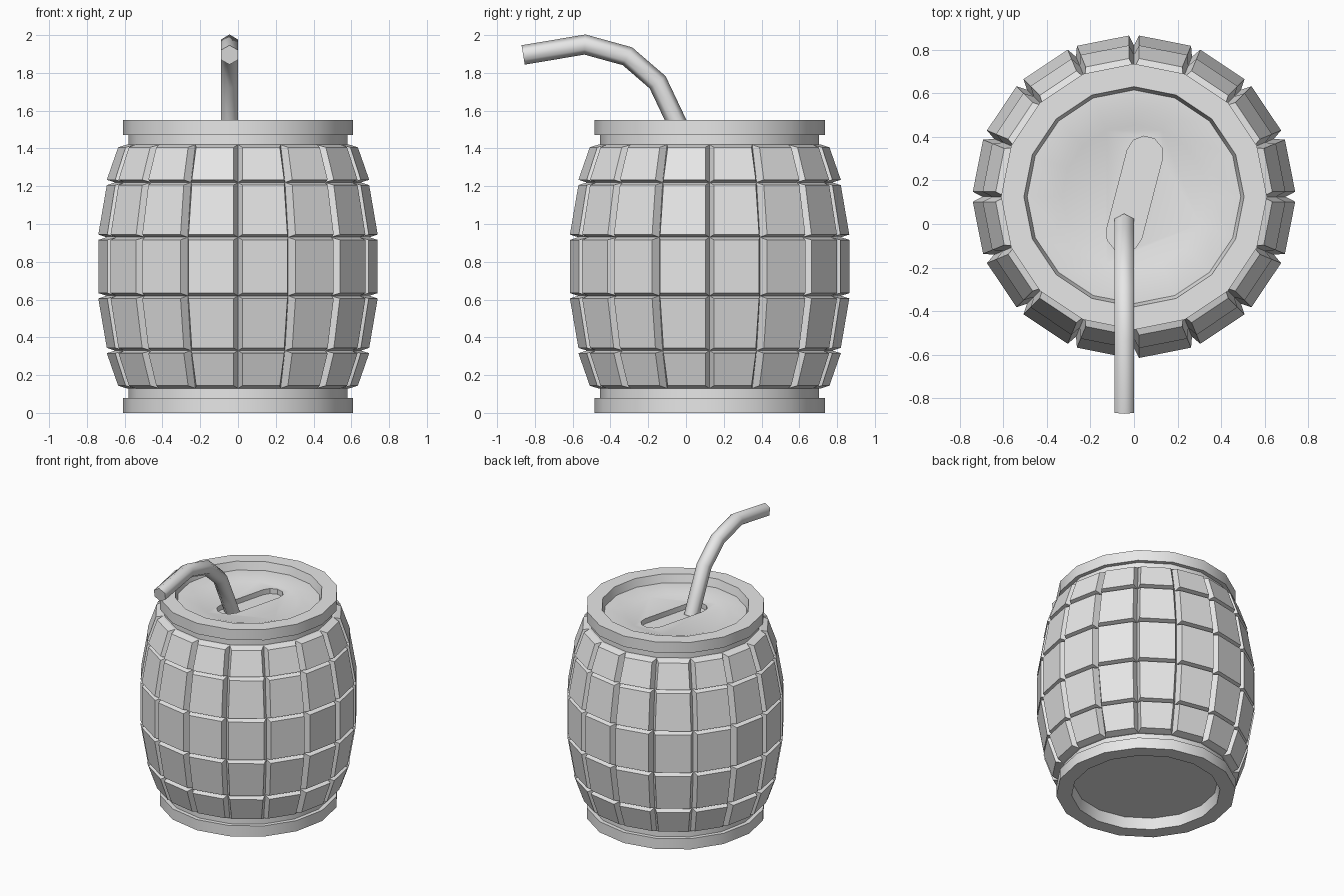
import bpy, bmesh
from math import sin, cos, pi, asin, atan2
from mathutils import Vector

cube = bpy.data.objects.get("Cube")
if cube:
    bpy.data.objects.remove(cube, do_unlink=True)

SIDES = 16
CENTRE_Y = 0.125

grey = bpy.data.materials.new("plain_grey")
grey.use_nodes = True
grey.diffuse_color = (0.8, 0.8, 0.8, 1)
grey.node_tree.nodes["Principled BSDF"].inputs["Base Color"].default_value = (0.8, 0.8, 0.8, 1)


def finish(name, bm):
    bmesh.ops.remove_doubles(bm, verts=bm.verts, dist=1e-5)
    bmesh.ops.recalc_face_normals(bm, faces=bm.faces)
    mesh = bpy.data.meshes.new(name)
    bm.to_mesh(mesh)
    bm.free()
    mesh.materials.append(grey)
    obj = bpy.data.objects.new(name, mesh)
    bpy.context.collection.objects.link(obj)
    return obj


def select(obj):
    bpy.ops.object.select_all(action='DESELECT')
    obj.select_set(True)
    bpy.context.view_layer.objects.active = obj


def smooth(obj, degrees):
    select(obj)
    bpy.ops.object.shade_smooth_by_angle(angle=degrees * pi / 180)


def polar(radius, angle, z):
    return Vector((radius * cos(angle), CENTRE_Y + radius * sin(angle), z))


def skin(bm, rings):
    """Join closed rings of points into a capped solid."""
    loops = [[bm.verts.new(p) for p in ring] for ring in rings]
    for a, b in zip(loops, loops[1:]):
        n = len(a)
        for i in range(n):
            bm.faces.new((a[i], a[(i + 1) % n], b[(i + 1) % n], b[i]))
    bm.faces.new(loops[0][::-1])
    bm.faces.new(loops[-1])


def lathe(name, profile):
    bm = bmesh.new()
    skin(bm, [[polar(r, 2 * pi * i / SIDES, z) for i in range(SIDES)] for r, z in profile])
    return finish(name, bm)


def slot_cutter(a, b, radius, bottom):
    """Round-ended slot running from a to b."""
    a, b = Vector(a), Vector(b)
    heading = atan2(b.y - a.y, b.x - a.x)
    outline = []
    for centre, start in ((a, heading + pi / 2), (b, heading - pi / 2)):
        for i in range(6):
            t = start + pi * i / 5
            outline.append((centre.x + radius * cos(t), centre.y + radius * sin(t)))
    bm = bmesh.new()
    skin(bm, [[(x, y, z) for x, y in outline] for z in (bottom, 1.7)])
    cutter = finish("slot_cutter", bm)
    cutter.hide_render = True
    return cutter


# Lid with raised lip, stepped panel and a round-ended opening
lid = lathe("lid", [(0.595, 1.42), (0.58, 1.42), (0.58, 1.47), (0.61, 1.47), (0.61, 1.55),
                    (0.505, 1.55), (0.49, 1.49), (0.37, 1.49), (0.33, 1.478)])
cutter = slot_cutter((-0.045, -0.045), (0.05, 0.32), 0.083, 1.44)
cut = lid.modifiers.new("opening", 'BOOLEAN')
cut.operation = 'DIFFERENCE'
cut.solver = 'EXACT'
cut.object = cutter
select(lid)
bpy.ops.object.modifier_apply(modifier=cut.name)
bpy.data.objects.remove(cutter, do_unlink=True)
smooth(lid, 30)

# Foot ring with hollow underside
foot = lathe("foot", [(0.49, 0.08), (0.505, 0), (0.61, 0), (0.61, 0.08),
                      (0.58, 0.08), (0.58, 0.13), (0.595, 0.13)])
smooth(foot, 30)

# Bulging wall of tapered blocks; each row: z, groove radius, block radius
levels = [(0.13, 0.59, 0.635), (0.33, 0.65, 0.695), (0.62, 0.695, 0.74),
          (0.93, 0.695, 0.74), (1.22, 0.65, 0.695), (1.42, 0.59, 0.635)]
bm = bmesh.new()
for (z0, in0, out0), (z1, in1, out1) in zip(levels, levels[1:]):
    for col in range(SIDES):
        a0, a1 = 2 * pi * col / SIDES, 2 * pi * (col + 1) / SIDES
        gap0, gap1 = asin(0.023 / out0), asin(0.023 / out1)
        base = [polar(in0, a0, z0), polar(in0, a1, z0), polar(in1, a1, z1), polar(in1, a0, z1)]
        low, high = z0 + 0.014, z1 - 0.014
        face = [polar(out0, a0 + gap0, low), polar(out0, a1 - gap0, low),
                polar(out1, a1 - gap1, high), polar(out1, a0 + gap1, high)]
        base = [bm.verts.new(p) for p in base]
        face = [bm.verts.new(p) for p in face]
        bm.faces.new(face)
        for i in range(4):
            j = (i + 1) % 4
            bm.faces.new((base[i], base[j], face[j], face[i]))
finish("block_wall", bm)

# Bent six-sided straw, mitred at each bend
path = [Vector((0, y, z)) for y, z in
        ((0.0, 1.43), (-0.055, 1.55), (-0.15, 1.75), (-0.31, 1.888), (-0.535, 1.95), (-0.862, 1.895))]
rings = []
for i, p in enumerate(path):
    before = (p - path[i - 1]).normalized() if i else (path[1] - p).normalized()
    after = (path[i + 1] - p).normalized() if i < len(path) - 1 else before
    tangent = (before + after).normalized()
    normal = Vector((0, -tangent.z, tangent.y)) / tangent.dot(before)
    ring = []
    for k in range(6):
        t = pi / 6 + pi * k / 3
        ring.append(p + Vector((-0.045 + 0.052 * cos(t), 0, 0)) + normal * 0.052 * sin(t))
    rings.append(ring)
bm = bmesh.new()
skin(bm, rings)
straw = finish("straw", bm)
smooth(straw, 65)
